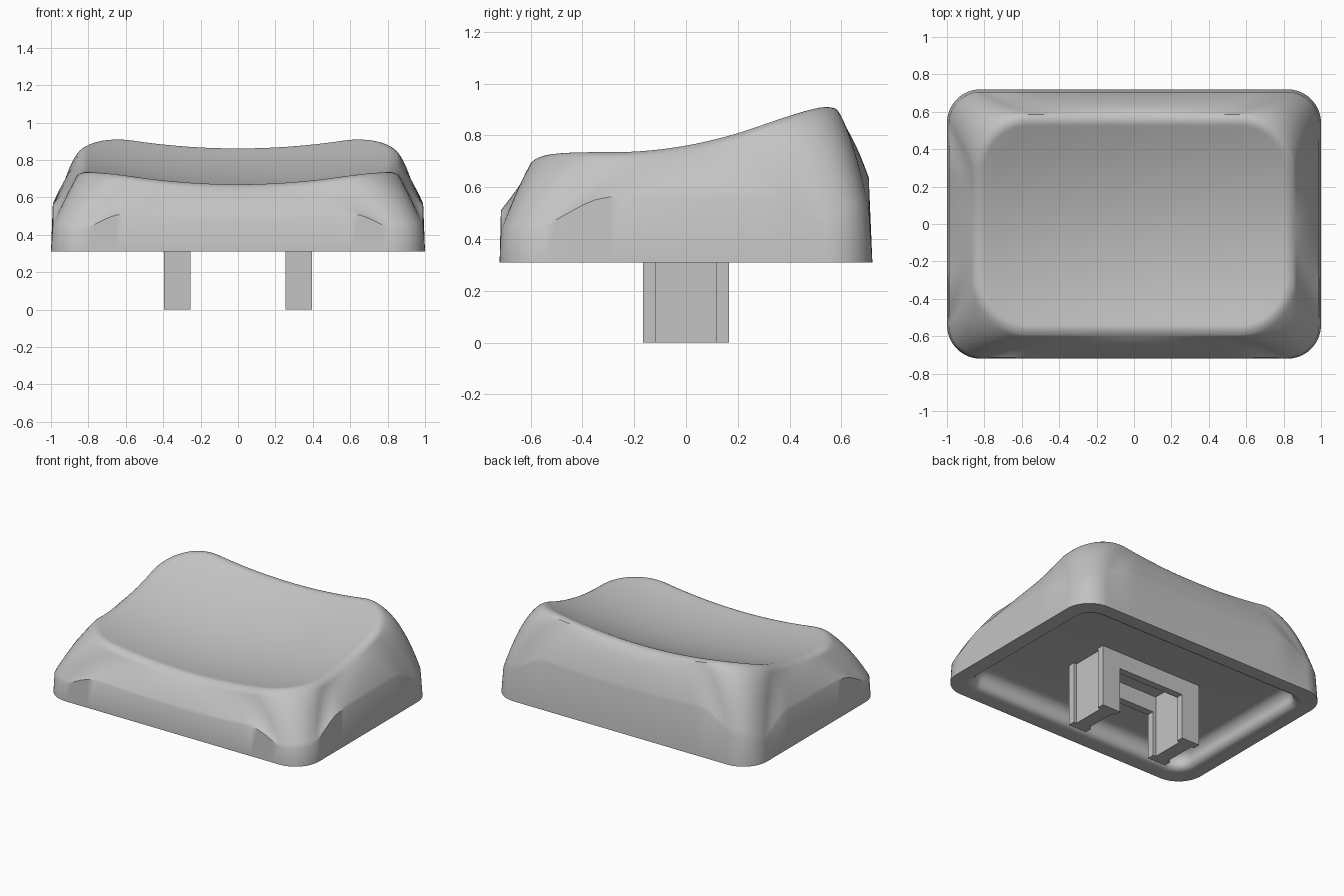
import bpy, bmesh, math

if "Cube" in bpy.data.objects:
    bpy.data.objects.remove(bpy.data.objects["Cube"], do_unlink=True)

gray = bpy.data.materials.new("light gray plastic")
gray.use_nodes = True
GRAY = (0.55, 0.55, 0.55, 1)
gray.diffuse_color = GRAY
gray.node_tree.nodes["Principled BSDF"].inputs["Base Color"].default_value = GRAY

ARC, LONG, SHORT = 16, 30, 22


def smooth(t):
    t = max(0, min(1, t))
    return t * t * (3 - 2 * t)


def rounded_rect(hx, y0, y1, r):
    """Counter-clockwise outline with the same point count for any size."""
    corners = [(hx - r, y0 + r, -90), (hx - r, y1 - r, 0),
               (r - hx, y1 - r, 90), (r - hx, y0 + r, 180)]
    pts = []
    for i, (cx, cy, start) in enumerate(corners):
        for k in range(ARC + 1):
            a = math.radians(start + 90 * k / ARC)
            pts.append((cx + r * math.cos(a), cy + r * math.sin(a)))
        nx, ny, ns = corners[(i + 1) % 4]
        a = math.radians(ns)
        end = (nx + r * math.cos(a), ny + r * math.sin(a))
        px, py = pts[-1]
        n = SHORT if i % 2 == 0 else LONG
        for k in range(1, n):
            f = k / n
            pts.append((px + (end[0] - px) * f, py + (end[1] - py) * f))
    return pts


def dish_height(x, y):
    """Scooped top: rises to the back and towards both sides."""
    return 0.675 + 0.178 * y + 0.31 * y * y + 0.132 * x * x


def crease_height(x, y, top):
    """Where the straight wall meets the rounded shoulder; lower at corners."""
    corner = smooth((abs(x) - 0.6) / 0.3) * smooth((abs(y) - 0.3) / 0.32)
    back = smooth(y + 0.3)
    return top - 0.19 - 0.08 * back - corner * (0.12 + 0.04 * back)


def finish(name, bm, angle=35):
    bmesh.ops.recalc_face_normals(bm, faces=bm.faces)
    mesh = bpy.data.meshes.new(name)
    bm.to_mesh(mesh)
    bm.free()
    mesh.materials.append(gray)
    obj = bpy.data.objects.new(name, mesh)
    bpy.context.collection.objects.link(obj)
    bpy.ops.object.select_all(action="DESELECT")
    obj.select_set(True)
    bpy.context.view_layer.objects.active = obj
    bpy.ops.object.shade_smooth_by_angle(angle=math.radians(angle))


# Recess under the cap: ceiling, fillet, wall, then a rounded inner lip
rings = []
BOTTOM, CEILING, FILLET, LIP, INSET = 0.31, 0.43, 0.07, 0.045, 0.13


def base_ring(inset, z):
    rings.append([(x, y, z) for x, y in
                  rounded_rect(1 - inset, inset - 0.72, 0.72 - inset, 0.18 - inset * 0.5)])


for k in range(7):
    a = math.radians(90 * k / 6)
    base_ring(INSET + FILLET * (1 - math.sin(a)), CEILING - FILLET * (1 - math.cos(a)))
for k in range(6):
    a = math.radians(90 * k / 5)
    base_ring(INSET - LIP * (1 - math.cos(a)), BOTTOM + LIP * (1 - math.sin(a)))
base_ring(0, BOTTOM)

# Shoulder from the wall crease up to the rim, leaving the rim at the roll's slope
ROLL, ROLL_WIDTH = 0.03, 0.06
wall = rounded_rect(0.99, -0.715, 0.706, 0.17)
rim = rounded_rect(0.86, -0.6, 0.585, 0.3)
STEPS, EPS = 14, 0.01
for k in range(STEPS):
    t = k / STEPS
    ring = []
    for (ox, oy), (rx, ry) in zip(wall, rim):
        dx, dy = (ox - rx) / 2, (oy - ry) / 2
        dish = dish_height(rx, ry)
        rise = (dish_height(rx + dx * EPS, ry + dy * EPS) - dish) / EPS
        top = dish - ROLL
        mid = top + rise - 2 * ROLL / ROLL_WIDTH * math.hypot(dx, dy)
        low = crease_height(ox, oy, dish)
        ring.append((ox + (rx - ox) * t, oy + (ry - oy) * t,
                     low * (1 - t) ** 2 + 2 * mid * t * (1 - t) + top * t * t))
    rings.append(ring)

# Rolled rim, then the open dish down to its middle
for k in range(9):
    d = ROLL_WIDTH * k / 8
    roll = ROLL * (1 - k / 8) ** 2
    edge = rounded_rect(0.86 - d, d - 0.6, 0.585 - d, 0.3 - d)
    rings.append([(x, y, dish_height(x, y) - roll) for x, y in edge])
for k in range(1, 16):
    s = 1 - k / 16
    rings.append([(x * s, y * s, dish_height(x * s, y * s)) for x, y in edge])

bm = bmesh.new()
loops = [[bm.verts.new(p) for p in ring] for ring in rings]
for a, b in zip(loops, loops[1:]):
    for i in range(len(a)):
        j = (i + 1) % len(a)
        bm.faces.new((a[i], a[j], b[j], b[i]))
bm.faces.new(loops[0])
bm.faces.new(loops[-1])
finish("keycap_shell", bm)


def prism(bm, outline, z0, z1):
    low = [bm.verts.new((x, y, z0)) for x, y in outline]
    high = [bm.verts.new((x, y, z1)) for x, y in outline]
    bm.faces.new(low)
    bm.faces.new(high)
    for i in range(len(low)):
        j = (i + 1) % len(low)
        bm.faces.new((low[i], low[j], high[j], high[i]))


# Two grooved prongs under the cap
for side, name in ((1, "left_prong"), (-1, "right_prong")):
    half, groove, flange = 0.07, 0.048, 0.117
    quarter = [(half, 0.167), (half, flange), (groove, flange)]
    right = quarter + [(x, -y) for x, y in reversed(quarter)]
    outline = right + [(-x, -y) for x, y in right]
    bm = bmesh.new()
    prism(bm, [(x + side * 0.325, y) for x, y in outline], 0, CEILING + 0.01)
    finish(name, bm)

# Cross bars joining the prongs inside the recess
for y, name in ((0.142, "back_cross_bar"), (-0.142, "front_cross_bar")):
    bm = bmesh.new()
    prism(bm, [(-0.27, y - 0.025), (0.27, y - 0.025), (0.27, y + 0.025), (-0.27, y + 0.025)],
          BOTTOM + 0.005, CEILING + 0.01)
    finish(name, bm)
